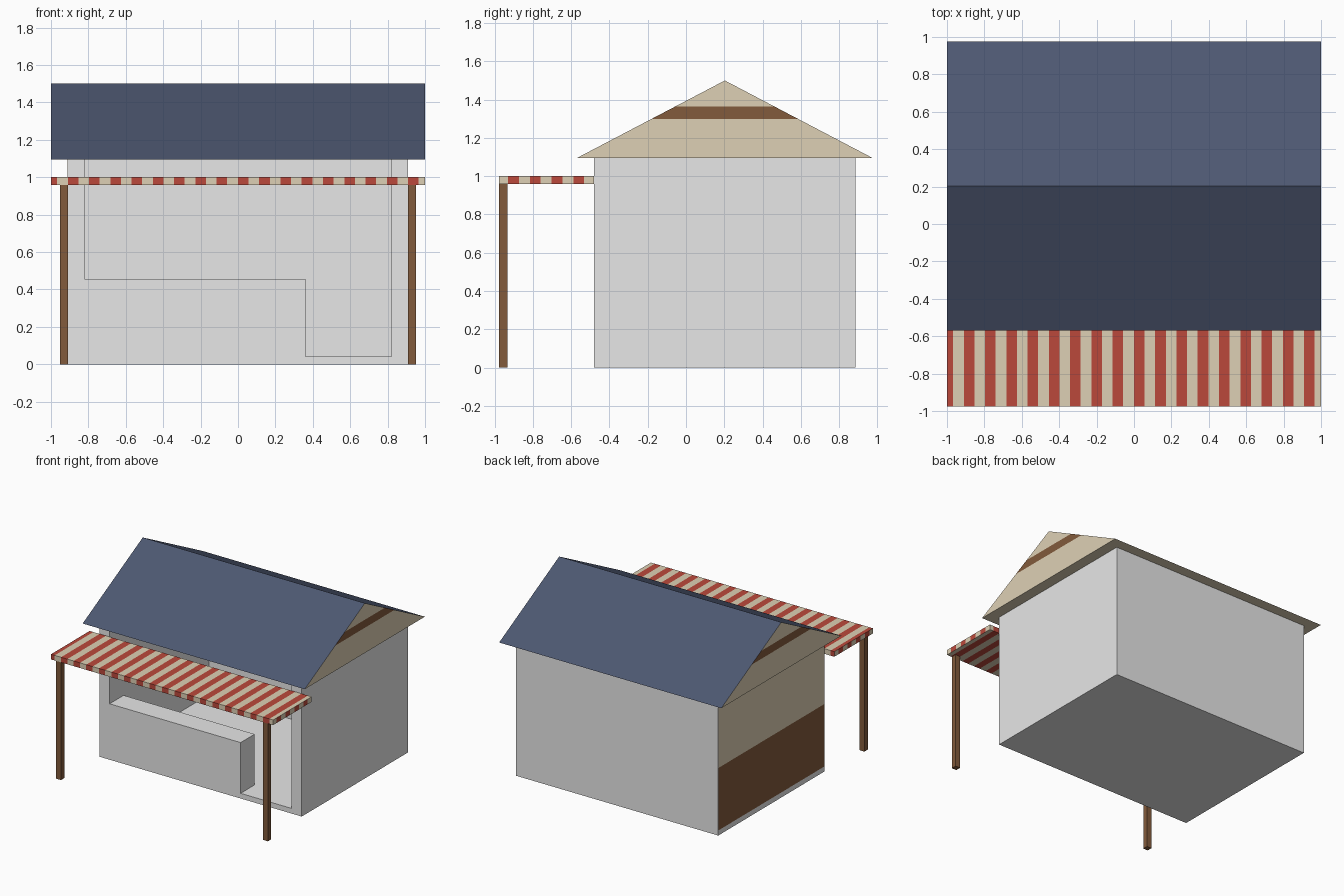
import bpy, bmesh
from mathutils import Vector

if "Cube" in bpy.data.objects:
    bpy.data.objects.remove(bpy.data.objects["Cube"])


def mat(name, r, g, b):
    m = bpy.data.materials.new(name)
    m.diffuse_color = (r, g, b, 1)
    m.use_nodes = True
    m.node_tree.nodes["Principled BSDF"].inputs["Base Color"].default_value = m.diffuse_color
    return m


GREY = mat("plain_grey", 0.8, 0.8, 0.8)
CREAM = mat("cream", 0.73, 0.633, 0.46)
BROWN = mat("wood_brown", 0.226, 0.104, 0.045)
RED = mat("awning_red", 0.50, 0.066, 0.044)
BLUE = mat("roof_blue", 0.075, 0.097, 0.166)


def finish(bm, name, mats, rule=None):
    bm.normal_update()
    if rule:
        for f in bm.faces:
            f.material_index = rule(f.calc_center_median(), f.normal)
    me = bpy.data.meshes.new(name)
    bm.to_mesh(me)
    bm.free()
    ob = bpy.data.objects.new(name, me)
    for m in mats:
        me.materials.append(m)
    bpy.context.collection.objects.link(ob)
    return ob


def prism(points, offset):
    """Closed solid: a flat polygon pushed along offset."""
    bm = bmesh.new()
    face = bm.faces.new([bm.verts.new(p) for p in points])
    ext = bmesh.ops.extrude_face_region(bm, geom=[face], use_keep_orig=True)
    verts = [v for v in ext["geom"] if isinstance(v, bmesh.types.BMVert)]
    bmesh.ops.translate(bm, verts=verts, vec=Vector(offset))
    bmesh.ops.recalc_face_normals(bm, faces=bm.faces[:])
    return bm


def box(x0, x1, y0, y1, z0, z1):
    return prism([(x0, y0, z0), (x1, y0, z0), (x1, y1, z0), (x0, y1, z0)],
                 (0, 0, z1 - z0))


def cut(bm, axis, value):
    co, no = Vector((0, 0, 0)), Vector((0, 0, 0))
    co[axis], no[axis] = value, 1
    bmesh.ops.bisect_plane(bm, geom=bm.verts[:] + bm.edges[:] + bm.faces[:],
                           plane_co=co, plane_no=no, dist=1e-5)


X, IX = 0.91, 0.82            # outer and inner half widths
FRONT, BACK, IBACK = -0.48, 0.885, 0.795
EAVE, RIDGE = 1.095, 1.5

# Walls, a U-shaped plan open to the front
plan = [(-X, FRONT), (-IX, FRONT), (-IX, IBACK), (IX, IBACK),
        (IX, FRONT), (X, FRONT), (X, BACK), (-X, BACK)]
finish(prism([(x, y, 0) for x, y in plan], (0, 0, EAVE)), "walls", [GREY])

# Floor, and the counter that leaves a doorway on the right
finish(box(-IX, IX, FRONT, IBACK, 0, 0.042), "floor", [GREY])
finish(box(-IX, 0.36, FRONT, FRONT + 0.18, 0.042, 0.455), "counter", [GREY])

# Painted wall skin: brown below, cream above
path = [(-IX, FRONT + 0.001), (-X - 0.001, FRONT + 0.001),
        (-X - 0.001, BACK - 0.001), (X - 0.001, BACK - 0.001),
        (X - 0.001, FRONT + 0.001), (IX, FRONT + 0.001)]
bm = bmesh.new()
rows = [[bm.verts.new((x, y, z)) for x, y in path] for z in (0.042, 0.55, EAVE)]
for lo, hi in zip(rows, rows[1:]):
    for i in range(len(path) - 1):
        bm.faces.new((lo[i + 1], lo[i], hi[i], hi[i + 1]))
finish(bm, "wall_paint", [BROWN, CREAM], lambda c, n: int(c.z > 0.55))

# Gabled roof with a brown band across each cream gable
bm = prism([(-1, -0.57, EAVE), (-1, 0.975, EAVE), (-1, 0.203, RIDGE)], (2, 0, 0))
for z in (1.30, 1.365):
    cut(bm, 2, z)


def roof_rule(c, n):
    if n.z > 0.3:
        return 0
    return 2 if abs(n.x) > 0.5 and 1.30 < c.z < 1.365 else 1


finish(bm, "roof", [BLUE, CREAM, BROWN], roof_rule)

# Striped awning
PERIOD, STRIPE = 0.1137, 0.0565
XS, YS = -1.0237, -0.93       # where the red stripes start
bm = box(-1, 1, -0.977, FRONT, 0.958, 1.0)
for axis, start, count, end in ((0, XS, 18, 1), (1, YS, 4, FRONT)):
    for i in range(count):
        for v in (start + i * PERIOD, start + i * PERIOD + STRIPE):
            if -0.999 < v < end - 0.001:
                cut(bm, axis, v)


def stripe_rule(c, n):
    t = c.y - YS if abs(n.x) > 0.5 else c.x - XS
    return int(t % PERIOD < STRIPE)


finish(bm, "awning", [CREAM, RED], stripe_rule)

# Awning posts
for side, name in ((-1, "left_post"), (1, "right_post")):
    a, b = sorted((side * 0.91, side * 0.953))
    finish(box(a, b, -0.977, -0.934, 0, 0.958), name, [BROWN])
